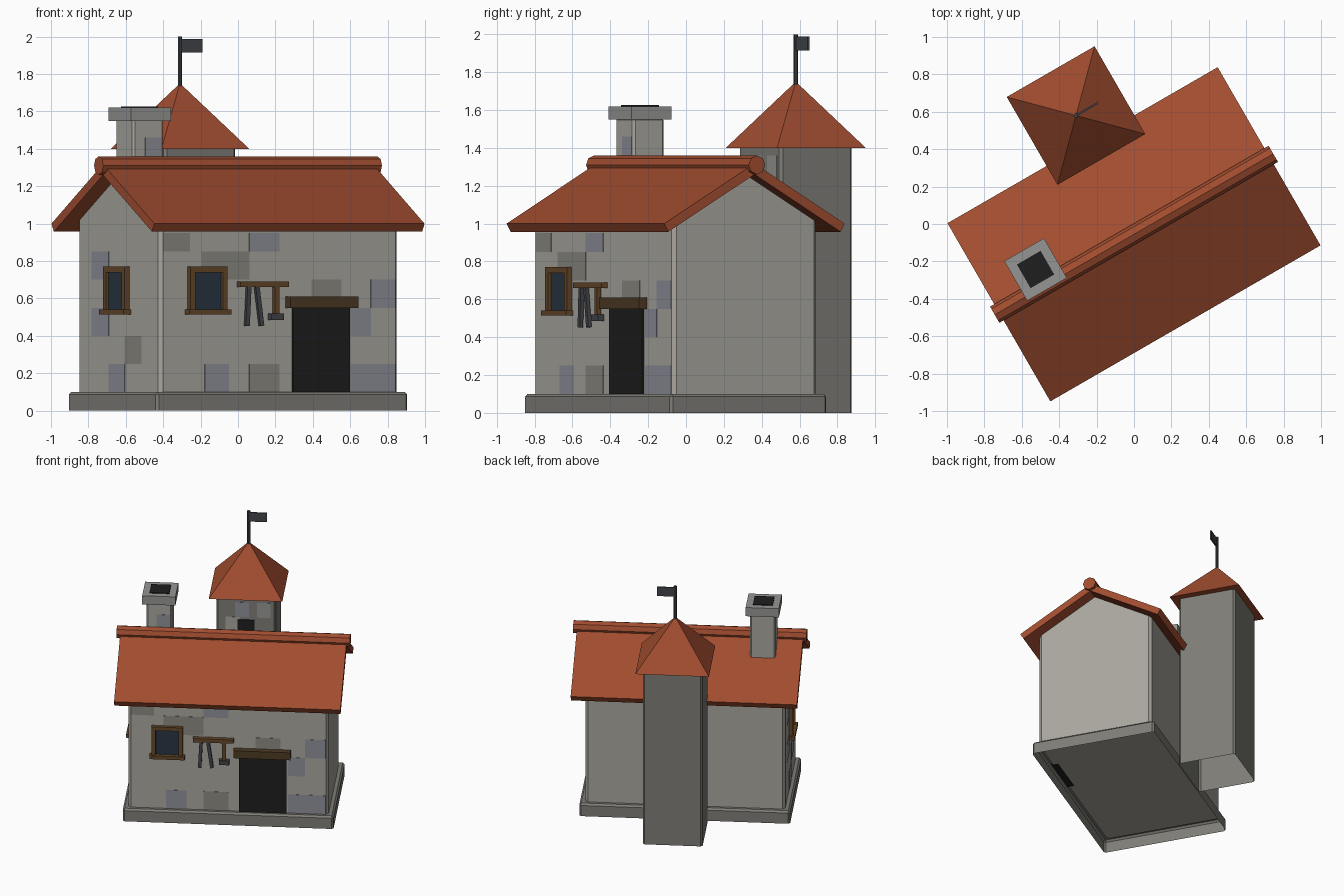
import bpy, bmesh, math
from mathutils import Matrix, Vector

if "Cube" in bpy.data.objects:
    bpy.data.objects.remove(bpy.data.objects["Cube"])

# Whole building is laid out in local axes (x along ridge, y to the back), turned 30 degrees
FRAME = Matrix.Translation((0, -0.055, 0)) @ Matrix.Rotation(math.radians(30), 4, 'Z')


def mat(name, *rgb):
    m = bpy.data.materials.new(name)
    m.diffuse_color = (*rgb, 1)
    m.use_nodes = True
    m.node_tree.nodes["Principled BSDF"].inputs["Base Color"].default_value = m.diffuse_color
    return m


PLASTER = mat("plaster", .40, .385, .345)
STONE = mat("stone", .21, .205, .185)
CAP = mat("cap_stone", .30, .30, .29)
BLUE = mat("blue_stone", .27, .28, .32)
DARK = mat("dark_stone", .26, .25, .22)
TILE = mat("tile", .36, .075, .03)
WOOD = mat("wood", .13, .065, .022)
LINTEL = mat("dark_wood", .075, .042, .017)
GLASS = mat("glass", .022, .034, .055)
IRON = mat("iron", .055, .06, .07)
BLACK = mat("soot", .013, .013, .014)


def finish(name, bm, material, local=Matrix()):
    bmesh.ops.recalc_face_normals(bm, faces=bm.faces)
    me = bpy.data.meshes.new(name)
    bm.to_mesh(me)
    bm.free()
    me.materials.append(material)
    ob = bpy.data.objects.new(name, me)
    bpy.context.collection.objects.link(ob)
    ob.matrix_world = FRAME @ local
    return ob


def box(name, x, y, z, material, bevel=0, open_bottom=False, local=Matrix()):
    """Box from (min, max) ranges, optionally chamfered and open below."""
    bm = bmesh.new()
    size = Matrix.Diagonal((x[1] - x[0], y[1] - y[0], z[1] - z[0], 1))
    mid = Vector((sum(x) / 2, sum(y) / 2, sum(z) / 2))
    bmesh.ops.create_cube(bm, size=1, matrix=Matrix.Translation(mid) @ size)
    if open_bottom:
        bmesh.ops.delete(bm, geom=[f for f in bm.faces if f.normal.z < -.5], context='FACES_ONLY')
    if bevel:
        edges = [e for e in bm.edges if len(e.link_faces) == 2]
        bmesh.ops.bevel(bm, geom=edges, offset=bevel, segments=1, affect='EDGES')
    return finish(name, bm, material, local)


def extrude_profile(name, pts, half, material, bevel=0):
    """Y-Z profile extruded along the ridge direction."""
    bm = bmesh.new()
    face = bm.faces.new([bm.verts.new((-half, y, z)) for y, z in pts])
    ext = bmesh.ops.extrude_face_region(bm, geom=[face], use_keep_orig=True)
    moved = [v for v in ext['geom'] if isinstance(v, bmesh.types.BMVert)]
    bmesh.ops.translate(bm, verts=moved, vec=(2 * half, 0, 0))
    bmesh.ops.recalc_face_normals(bm, faces=bm.faces)
    if bevel:
        upright = [e for e in bm.edges
                   if abs((e.verts[0].co - e.verts[1].co).normalized().z) > .99]
        bmesh.ops.bevel(bm, geom=upright, offset=bevel, segments=1, affect='EDGES')
    return finish(name, bm, material)


def cone(name, sides, r1, r2, depth, local, material):
    bm = bmesh.new()
    bmesh.ops.create_cone(bm, cap_ends=True, segments=sides, radius1=r1, radius2=r2, depth=depth)
    bmesh.ops.remove_doubles(bm, verts=bm.verts, dist=1e-5)
    return finish(name, bm, material, local)


def span(c, half):
    return (c - half, c + half)


HL, HW = .737, .44  # wall half length and half width

# Plinth and gabled walls
box("plinth", span(0, .777), span(0, .477), (0, .1), STONE, .014, True)
extrude_profile("walls", [(-HW, .09), (HW, .09), (HW, 1.006), (0, 1.26), (-HW, 1.006)],
                HL, PLASTER, .02)

# Roof slab and round ridge
extrude_profile("roof", [(-.55, 1.0), (0, 1.318), (.55, 1.0), (.525, .957), (0, 1.26), (-.525, .957)],
                .834, TILE)
cone("ridge", 8, .05, .05, 1.72,
     Matrix.Translation((0, 0, 1.31)) @ Matrix.Rotation(math.pi / 2, 4, 'Y'), TILE)

# Tower, pointed roof, flag
TX, TY = .049, .705
box("tower", span(TX, .22), span(TY, .22), (0, 1.42), STONE, .014, True)
cone("tower_roof", 4, .271 * math.sqrt(2), 0, .35,
     Matrix.Translation((TX, TY, 1.575)) @ Matrix.Rotation(math.pi / 4, 4, 'Z'), TILE)
box("tower_window", span(TX, .062), (TY - .228, TY - .2), (1.0, 1.22), BLACK)
cone("flag_pole", 8, .012, .012, .3, Matrix.Translation((TX, TY, 1.85)), IRON)
box("flag", (TX, TX + .135), span(TY, .005), (1.915, 1.988), IRON)

# Chimney
CX, CY = -.55, .10
box("chimney", span(CX, .095), span(CY, .095), (1.15, 1.56), PLASTER, .012)
box("chimney_cap", span(CX, .1225), span(CY, .1225), (1.55, 1.62), CAP)
box("chimney_flue", span(CX, .073), span(CY, .073), (1.6, 1.626), BLACK)

# Door and lintel
box("door", span(.254, .175), (-.452, -.40), (.09, .56), BLACK)
box("lintel", span(.25, .21), (-.49, -.43), (.55, .61), LINTEL)


# Windows, built facing -y and turned onto each wall
def window(prefix, local):
    box(prefix + "_pane", span(0, .1), (-.012, .01), (.53, .75), GLASS, local=local)
    for side, s in (("left", -1), ("right", 1)):
        box(f"{prefix}_{side}_jamb", span(s * .1, .015), (-.03, .01), (.535, .745), WOOD, local=local)
    box(prefix + "_head", span(0, .115), (-.03, .01), (.74, .77), WOOD, local=local)
    box(prefix + "_sill", span(0, .13), (-.045, .01), (.515, .542), WOOD, local=local)


window("front_window", Matrix.Translation((-.45, -HW, 0)))
window("side_window", Matrix.Translation((-HL, 0, 0)) @ Matrix.Rotation(-math.pi / 2, 4, 'Z'))

# Tool rack with tongs and hammer
box("tool_rail", span(-.11, .15), (-.475, -.43), (.66, .69), WOOD)
for name, x, tilt in (("tongs_left", -.205, 3), ("tongs_right", -.135, -8)):
    box(name, span(0, .012), span(0, .01), (-.105, .105), IRON,
        local=Matrix.Translation((x, -.46, .557)) @ Matrix.Rotation(math.radians(tilt), 4, 'Y'))
box("hammer_handle", span(-.03, .014), span(-.458, .012), (.5, .665), WOOD)
box("hammer_head", span(-.03, .038), span(-.458, .02), (.485, .52), IRON)

# Odd-coloured stones flush with the walls: start, end, row of the coursing
FRONT = [(-.717, -.55, 5, DARK), (-.185, 0, 5, BLUE), (-.48, -.185, 4, DARK),
         (.2, .385, 3, DARK), (.565, .717, 3, BLUE), (.44, .565, 2, BLUE),
         (-.46, -.31, 0, BLUE), (-.185, 0, 0, DARK), (.44, .717, 0, BLUE)]
SIDE = [(.104, .284, 4, BLUE), (.104, .284, 2, BLUE), (-.246, -.066, 1, DARK), (-.066, .104, 0, BLUE)]
for i, (a, b, row, m) in enumerate(FRONT):
    box(f"front_stone_{i}", (a, b), (-HW - .002, -HW + .01), (.1 + .15 * row, min(.25 + .15 * row, .95)), m)
for i, (a, b, row, m) in enumerate(SIDE):
    box(f"side_stone_{i}", (-HL - .002, -HL + .01), (a, b), (.1 + .15 * row, .25 + .15 * row), m)
for i, (a, z, m) in enumerate([(-.15, 1.12, PLASTER), (.08, 1.24, CAP), (-.08, 1.24, BLUE)]):
    box(f"tower_stone_{i}", (TX + a, TX + a + .1), (TY - .222, TY - .21), (z, z + .12), m)
box("chimney_stone", (CX - .02, CX + .08), (CY - .097, CY - .085), (1.36, 1.46), BLUE)
